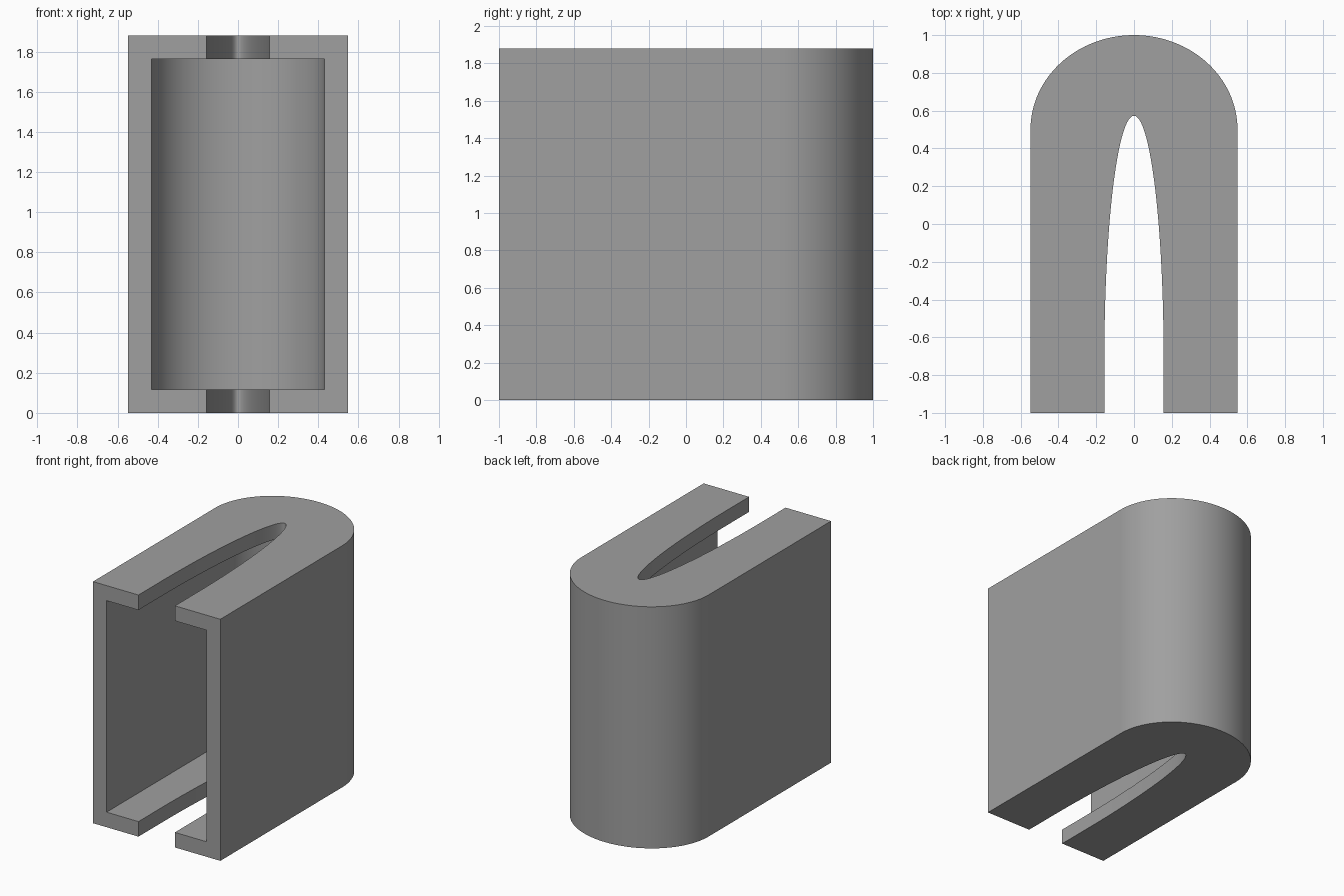
import bpy, bmesh, math

if "Cube" in bpy.data.objects:
    bpy.data.objects.remove(bpy.data.objects["Cube"])

HALF_W, HEIGHT, WALL = 0.548, 1.88, 0.117


def arch(half_w, centre_y, rise, front_y, steps):
    """U-shaped outline: straight sides closed by a half ellipse at the back."""
    pts = [(half_w, front_y)]
    for i in range(steps + 1):
        a = math.pi * i / steps
        pts.append((half_w * math.cos(a), centre_y + rise * math.sin(a)))
    pts.append((-half_w, front_y))
    return pts


def prism(name, outline, z0, z1):
    """Extrude an outline upward into a closed solid."""
    bm = bmesh.new()
    base = bm.faces.new([bm.verts.new((x, y, z0)) for x, y in outline])
    top = bmesh.ops.extrude_face_region(bm, geom=[base])["geom"]
    bmesh.ops.translate(bm, vec=(0, 0, z1 - z0),
                        verts=[v for v in top if isinstance(v, bmesh.types.BMVert)])
    bmesh.ops.recalc_face_normals(bm, faces=bm.faces[:])
    mesh = bpy.data.meshes.new(name)
    bm.to_mesh(mesh)
    bm.free()
    obj = bpy.data.objects.new(name, mesh)
    bpy.context.collection.objects.link(obj)
    return obj


grey = bpy.data.materials.new("mid grey")
grey.diffuse_color = (0.35, 0.35, 0.35, 1)
grey.use_nodes = True
grey.node_tree.nodes["Principled BSDF"].inputs["Base Color"].default_value = grey.diffuse_color

# Outer body with a rounded back
body = prism("channel_body", arch(HALF_W, 0.5, 0.5, -1.0, 64), 0, HEIGHT)
body.data.materials.append(grey)

# Inner cavity, open at the front, and the tapered slot through both ends
cavity = prism("cavity_cutter", arch(HALF_W - WALL, 0.5, 0.5 - WALL, -1.2, 64),
               WALL, HEIGHT - WALL)
slot = prism("slot_cutter", arch(0.157, -0.72, 1.293, -1.3, 64), -0.2, HEIGHT + 0.2)

bpy.context.view_layer.objects.active = body
body.select_set(True)
for cutter in (cavity, slot):
    cutter.hide_render = True
    cut = body.modifiers.new("cut", "BOOLEAN")
    cut.operation, cut.solver, cut.object = "DIFFERENCE", "EXACT", cutter
    bpy.ops.object.modifier_apply(modifier=cut.name)
    bpy.data.objects.remove(cutter)

bpy.ops.object.shade_smooth_by_angle(angle=math.radians(30))
